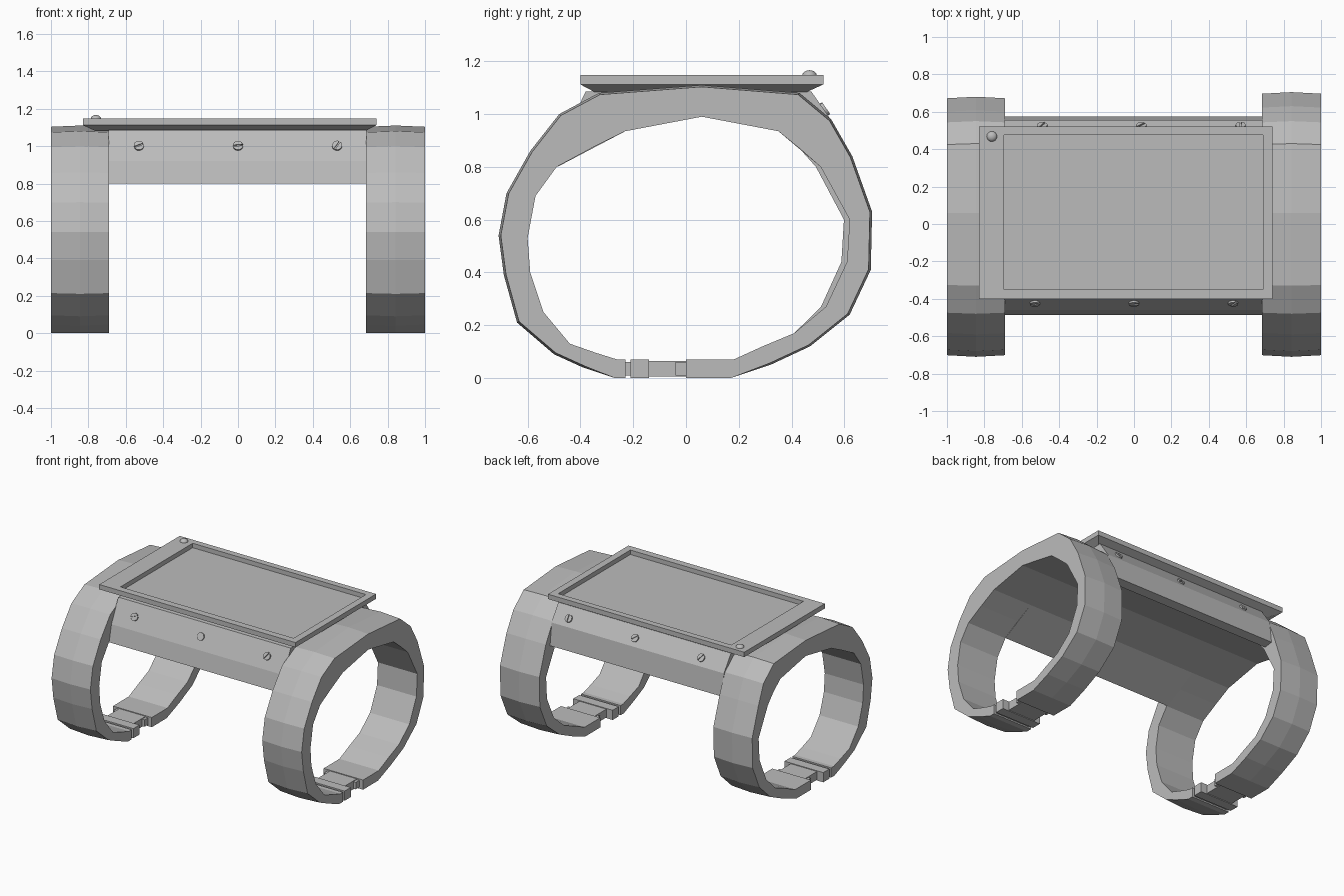
import bpy, bmesh
from math import sin, cos, pi
from mathutils import Vector

cube = bpy.data.objects.get("Cube")
if cube:
    bpy.data.objects.remove(cube)

grey = bpy.data.materials.new("plain grey")
grey.use_nodes = True
colour = (0.5, 0.5, 0.5, 1)
grey.diffuse_color = colour
grey.node_tree.nodes["Principled BSDF"].inputs["Base Color"].default_value = colour


def finish(name, bm):
    bmesh.ops.recalc_face_normals(bm, faces=bm.faces)
    mesh = bpy.data.meshes.new(name)
    bm.to_mesh(mesh)
    bm.free()
    mesh.materials.append(grey)
    obj = bpy.data.objects.new(name, mesh)
    bpy.context.collection.objects.link(obj)
    return obj


def loft(name, rings):
    """Skin a row of equal closed rings and cap both ends."""
    bm = bmesh.new()
    rows = [[bm.verts.new(p) for p in ring] for ring in rings]
    n = len(rows[0])
    for a, b in zip(rows, rows[1:]):
        for i in range(n):
            j = (i + 1) % n
            bm.faces.new((a[i], a[j], b[j], b[i]))
    bm.faces.new(rows[0])
    bm.faces.new(rows[-1])
    return finish(name, bm)


def prism(name, profile, x0, x1):
    """Extrude a (y, z) profile along x."""
    return loft(name, [[(x, y, z) for y, z in profile] for x in (x0, x1)])


def box(name, x0, x1, y0, y1, z0, z1):
    return prism(name, [(y0, z0), (y1, z0), (y1, z1), (y0, z1)], x0, x1)


# Wrist band path: outer y, z and inner y, z in hundredths
band_path = [
    (-23, 0, -23, 7), (-27, 0, -26, 7), (-39, 4, -34, 9.5), (-50, 9, -44, 13),
    (-64, 21, -54, 25), (-69, 39, -59, 40), (-71, 54, -60, 53), (-68, 70, -57, 69),
    (-59, 86, -49, 80), (-48, 100, -36, 87), (-33, 108, -23, 93.5), (6, 111, 6, 99),
    (43, 108, 35, 93.5), (55, 98, 43, 87), (63, 84, 51, 80), (70.5, 63, 62, 60),
    (70, 41, 61, 44), (62, 24, 53, 27), (47, 12, 41, 17), (32, 5, 29, 12),
    (17, 0, 18, 7), (2, 0, 2, 7)]


def wrist_band(side, x0, x1, back):
    rings = []
    for oy, oz, iy, iz in band_path:
        oy, oz, iy, iz = (v / 100 for v in (oy, oz, iy, iz))
        if oz < 0.9 and oy > 0.5:      # one band is a little shallower at the back
            oy, iy = oy * back, iy * back
        crown = 0.988 if oz > 0.02 else 1
        ey, ez = oy * crown, 0.55 + (oz - 0.55) * crown
        rings.append([(x0, iy, iz), (x0, ey, ez), ((x0 + x1) / 2, oy, oz),
                      (x1, ey, ez), (x1, iy, iz)])
    loft(side + "_band", rings)
    # Clasp closing the band underneath
    box(side + "_clasp_hinge", x0 + 0.02, x1 - 0.02, -0.235, -0.2, 0.01, 0.06)
    box(side + "_clasp_block", x0, x1, -0.21, -0.14, 0, 0.07)
    box(side + "_clasp_tongue", x0 + 0.05, x1 - 0.05, -0.145, 0.025, 0.005, 0.065)
    box(side + "_clasp_catch", x0 + 0.03, x1 - 0.03, -0.04, 0.01, 0.01, 0.06)
    box(side + "_clasp_end", x0, x1, 0, 0.021, 0, 0.07)


wrist_band("right", -1, -0.69, 0.965)
wrist_band("left", 0.685, 1, 1)

# Bridge housing between the bands
prism("bridge", [(-0.487, 0.80), (-0.46, 0.92), (-0.38, 1.085), (0.06, 1.1), (0.475, 1.085),
                 (0.555, 0.97), (0.575, 0.81), (0.51, 0.80), (0.35, 0.935), (0.06, 0.99),
                 (-0.23, 0.935)], -0.692, 0.688)


# Screen frame with flared underside and sunken screen
def rect(x0, x1, y0, y1, z):
    return [(x0, y0, z), (x1, y0, z), (x1, y1, z), (x0, y1, z)]


outer = (-0.83, 0.74, -0.40, 0.52)
opening = (-0.695, 0.69, -0.35, 0.475)
loft("screen_frame", [rect(-0.76, 0.68, -0.34, 0.45, 1.08), rect(*outer, 1.112),
                      rect(*outer, 1.147), rect(*opening, 1.147), rect(*opening, 1.115)])

# Round button on the frame corner
bm = bmesh.new()
bmesh.ops.create_uvsphere(bm, u_segments=16, v_segments=10, radius=0.028)
for v in bm.verts:
    v.co = Vector((-0.76, 0.468, 1.145)) + Vector((v.co.x, v.co.y, v.co.z * 0.75))
button = finish("button", bm)
button.data.shade_smooth()


# Slotted screws: a thin base disc and two raised half discs
def screw(name, centre, normal, turn):
    normal = Vector(normal).normalized()
    side = Vector((1, 0, 0))
    up = normal.cross(side)

    def part(label, start, sweep, shift, height):
        rings = []
        for h in (-0.01, height):
            ring = []
            for k in range(13):
                a = start + sweep * k / 13 if sweep > 4 else start + sweep * k / 12
                u, w = 0.026 * cos(a), 0.026 * sin(a) * (1 if shift == 0 else 0.85) + shift
                ring.append(Vector(centre) + normal * h
                            + side * (u * cos(turn) - w * sin(turn))
                            + up * (u * sin(turn) + w * cos(turn)))
            rings.append(ring)
        loft(name + label, rings)

    part("_base", 0, 2 * pi, 0, 0.003)
    part("_upper_half", 0, pi, 0.004, 0.011)
    part("_lower_half", pi, pi, -0.004, 0.011)


for i, turn in enumerate((0.4, 0.1, 1.0)):
    screw(f"front_screw_{i + 1}", (-0.53 + 0.53 * i, -0.421, 1.0), (0, -0.9, 0.436), turn)
    screw(f"back_screw_{i + 1}", (-0.49 + 0.53 * i, 0.522, 1.016), (0, 0.82, 0.57), turn + 0.6)
